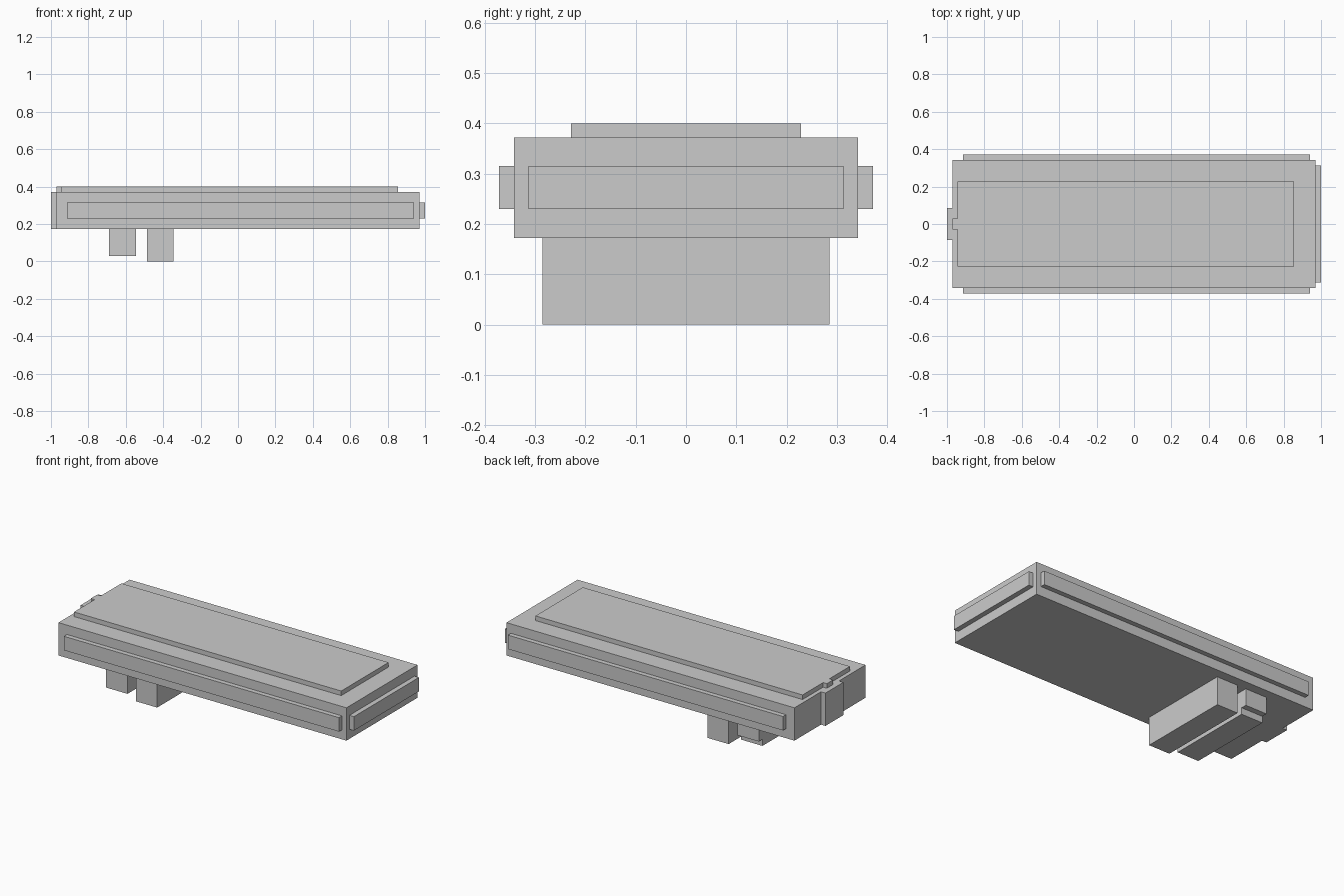
import bpy
import bmesh

cube = bpy.data.objects.get("Cube")
if cube:
    bpy.data.objects.remove(cube, do_unlink=True)

grey = bpy.data.materials.new("light_grey")
grey.use_nodes = True
grey.diffuse_color = (0.6, 0.6, 0.6, 1)
grey.node_tree.nodes["Principled BSDF"].inputs["Base Color"].default_value = (0.6, 0.6, 0.6, 1)


def prism(name, outline, start, end, axis="z"):
    """Extrude a flat outline: (x, y) along z, or (y, z) along x."""
    bm = bmesh.new()

    def place(a, b):
        return (a, b, start) if axis == "z" else (start, a, b)

    face = bm.faces.new([bm.verts.new(place(a, b)) for a, b in outline])
    ext = bmesh.ops.extrude_face_region(bm, geom=[face])
    depth = end - start
    shift = (0, 0, depth) if axis == "z" else (depth, 0, 0)
    bmesh.ops.translate(bm, vec=shift,
                        verts=[v for v in ext["geom"] if isinstance(v, bmesh.types.BMVert)])
    bmesh.ops.recalc_face_normals(bm, faces=bm.faces)
    mesh = bpy.data.meshes.new(name)
    bm.to_mesh(mesh)
    bm.free()
    mesh.materials.append(grey)
    obj = bpy.data.objects.new(name, mesh)
    bpy.context.collection.objects.link(obj)
    return obj


def rect(a0, a1, b0, b1):
    return [(a0, b0), (a1, b0), (a1, b1), (a0, b1)]


def tabbed(x0, x1, half_width, tab_x, tab_half):
    """Rectangle with a centred tab on its -x edge."""
    half = [(x1, half_width), (x0, half_width), (x0, tab_half), (tab_x, tab_half)]
    return half + [(x, -y) for x, y in reversed(half)]


BASE, TOP = 0.172, 0.372

# Slab with its end boss, and the raised top panel with its small tab
prism("main_slab", tabbed(-0.97, 0.97, 0.342, -1.0, 0.086), BASE, TOP)
prism("top_panel", tabbed(-0.945, 0.855, 0.228, -0.97, 0.03), TOP, 0.4)

# Raised strips on the two long sides and the plain end
for name, side in (("front_strip", -1), ("back_strip", 1)):
    y0, y1 = sorted((side * 0.342, side * 0.371))
    prism(name, rect(-0.913, 0.94, y0, y1), 0.23, 0.315)
prism("end_strip", rect(0.97, 1.0, -0.313, 0.313), 0.23, 0.315)

# Cross bars underneath; the outer one is stepped at the back
prism("inner_cross_bar", rect(-0.285, 0.285, 0, BASE), -0.487, -0.345, "x")
stepped = [(-0.285, 0.03), (0.25, 0.03), (0.25, 0.07),
           (0.285, 0.07), (0.285, BASE), (-0.285, BASE)]
prism("outer_cross_bar", stepped, -0.69, -0.545, "x")
